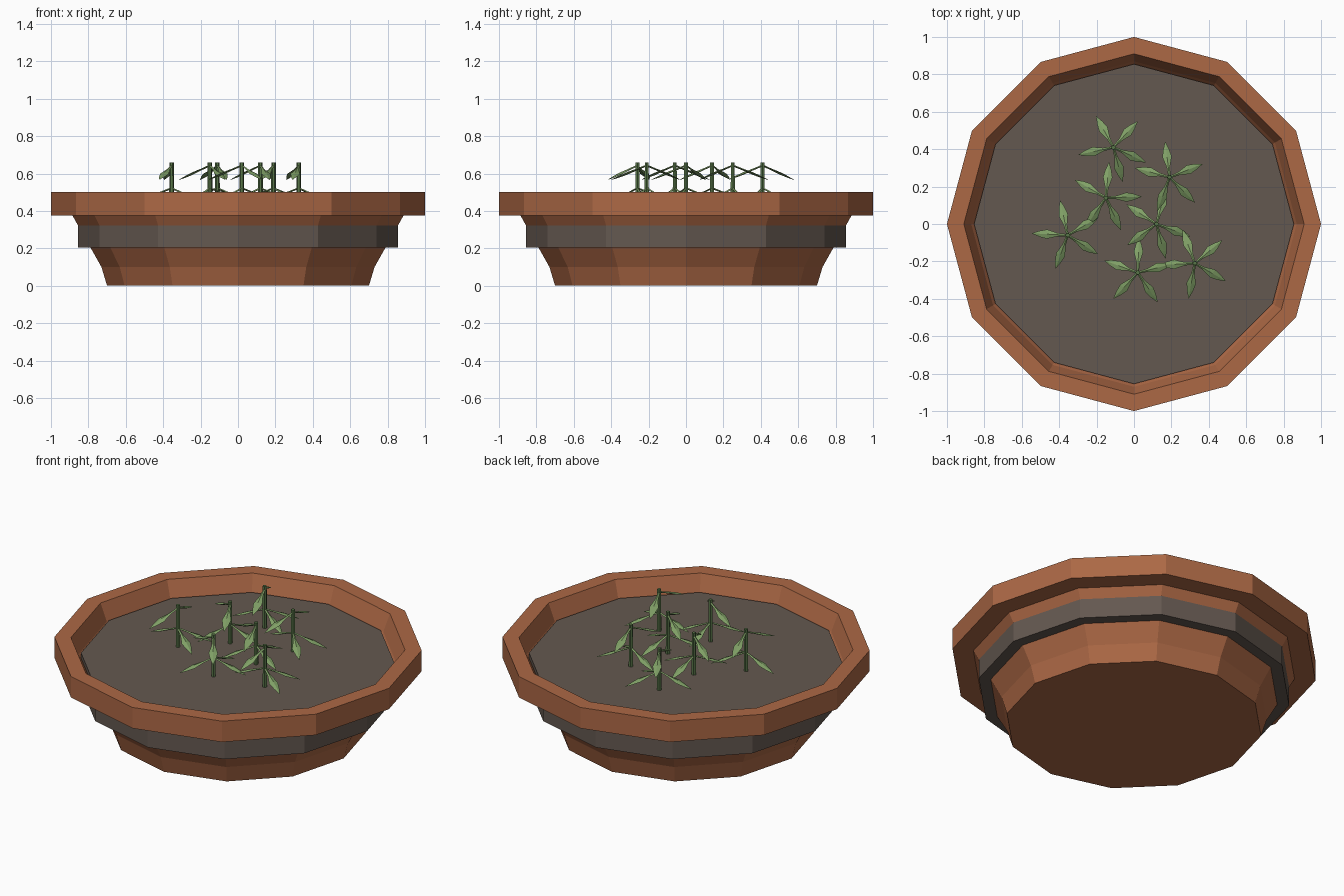
import bpy, bmesh, math
from mathutils import Vector, Matrix

if "Cube" in bpy.data.objects:
    bpy.data.objects.remove(bpy.data.objects["Cube"])


def srgb(r, g, b):
    f = lambda c: ((c / 255 + 0.055) / 1.055) ** 2.4 if c > 10 else c / 3294
    return (f(r), f(g), f(b), 1)


def material(name, rgb):
    m = bpy.data.materials.new(name)
    m.diffuse_color = srgb(*rgb)
    m.use_nodes = True
    m.node_tree.nodes["Principled BSDF"].inputs["Base Color"].default_value = m.diffuse_color
    return m


terracotta = material("terracotta", (172, 104, 69))
soil_brown = material("soil_brown", (100, 88, 80))
leaf_green = material("leaf_green", (128, 160, 102))
stem_green = material("stem_green", (88, 118, 72))


def finish(name, bm, mat):
    bmesh.ops.recalc_face_normals(bm, faces=bm.faces)
    me = bpy.data.meshes.new(name)
    bm.to_mesh(me)
    bm.free()
    me.materials.append(mat)
    ob = bpy.data.objects.new(name, me)
    bpy.context.collection.objects.link(ob)


def lathe(bm, profile, n):
    """Faceted turned shape from (radius, z) points, closed at both ends."""
    rings = [[bm.verts.new((r * math.cos(i * math.tau / n), r * math.sin(i * math.tau / n), z))
              for i in range(n)] for r, z in profile]
    for a, b in zip(rings, rings[1:]):
        for i in range(n):
            j = (i + 1) % n
            bm.faces.new((a[i], a[j], b[j], b[i]))
    bm.faces.new(rings[0])
    bm.faces.new(rings[-1])


# Pot: outer wall, thick rim, inner wall
bm = bmesh.new()
lathe(bm, [(0.70, 0), (0.73, 0.10), (0.885, 0.375), (1.0, 0.375), (1.0, 0.5),
           (0.91, 0.5), (0.87, 0.40), (0.80, 0.30), (0.66, 0.08)], 12)
finish("pot", bm, terracotta)

# Soil disc, wide enough to show as a band round the outside
bm = bmesh.new()
lathe(bm, [(0.855, 0.205), (0.855, 0.41)], 12)
finish("soil", bm, soil_brown)


def add_leaf(bm, base, angle):
    """Drooping leaf with a thin stalk and a ridged diamond blade."""
    rot = Matrix.Rotation(math.radians(angle), 3, 'Z')
    prev = None
    for d, w, t in [(0, .006, .005), (.055, .009, .005), (.11, .025, .007), (.15, .016, .005), (.19, .001, .001)]:
        z = -0.40 * d
        ring = [bm.verts.new(base + rot @ Vector(p)) for p in
                ((d, w, z), (d, 0, z + t), (d, -w, z), (d, 0, z - t))]
        if prev:
            for i in range(4):
                j = (i + 1) % 4
                bm.faces.new((prev[i], prev[j], ring[j], ring[i]))
        else:
            bm.faces.new(ring)
        prev = ring
    bm.faces.new(prev)


# Seedlings: x, y, upper leaf angles, lower leaf angles
plants = [
    (-0.11, 0.41, (119, 285), (47, 192, 335)),
    (0.19, 0.25, (97, 250), (22, 165, 315)),
    (-0.15, 0.14, (150, 295), (85, 235, 2)),
    (0.12, 0.00, (147, 285), (75, 216, 340)),
    (-0.355, -0.06, (102, 250), (177, 328, 30)),
    (0.02, -0.26, (160, 304), (88, 227, 14)),
    (0.325, -0.21, (110, 260), (40, 330, 183)),
]
for k, (x, y, upper, lower) in enumerate(plants, 1):
    bm = bmesh.new()
    lathe(bm, [(0.013, 0.40), (0.012, 0.66)], 6)
    bmesh.ops.translate(bm, verts=bm.verts, vec=(x, y, 0))
    finish(f"stem_{k}", bm, stem_green)
    bm = bmesh.new()
    for z, angles in ((0.643, upper), (0.522, lower)):
        for a in angles:
            add_leaf(bm, Vector((x, y, z)), a)
    finish(f"leaves_{k}", bm, leaf_green)
